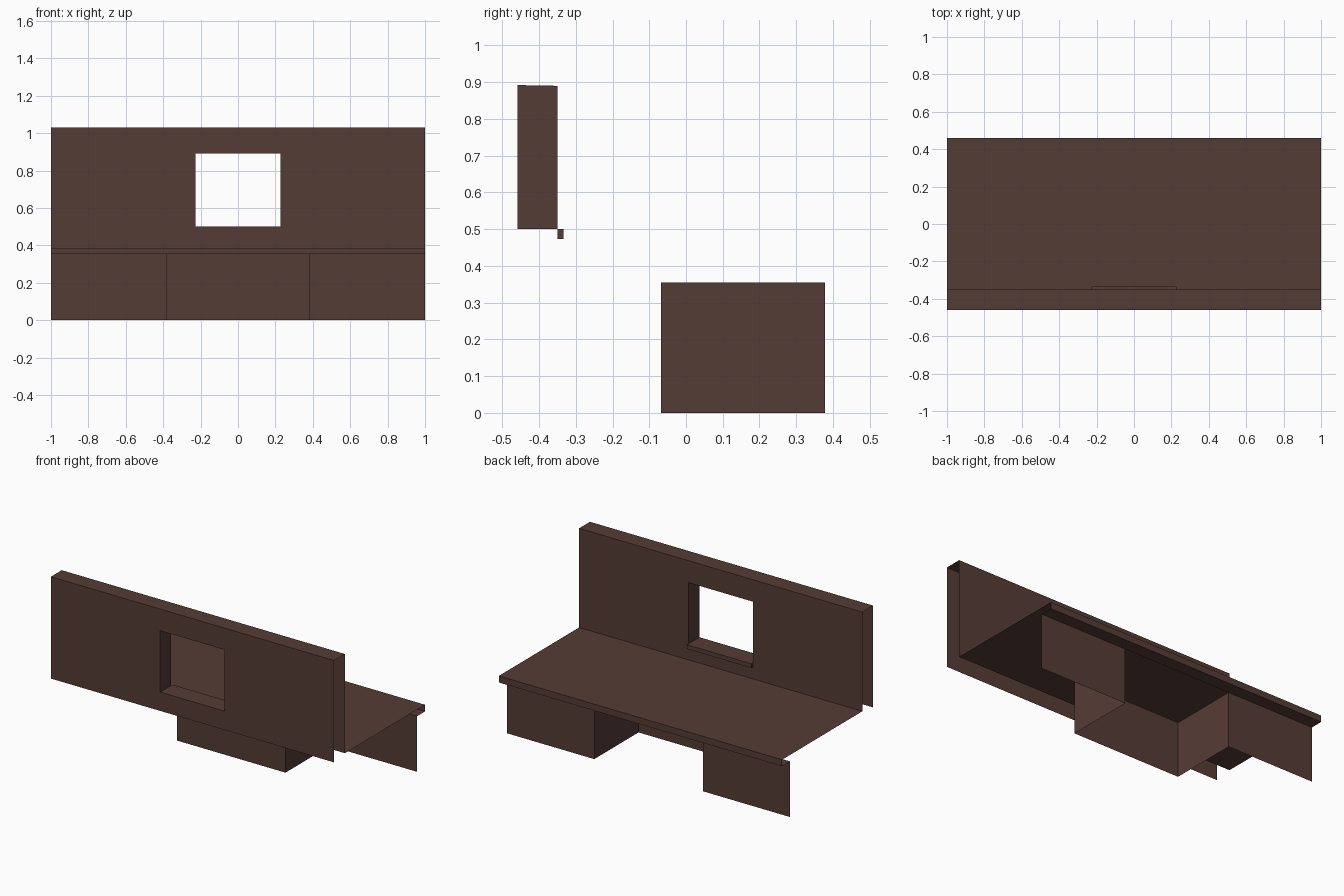
import bpy, bmesh

if "Cube" in bpy.data.objects:
    bpy.data.objects.remove(bpy.data.objects["Cube"])

wood = bpy.data.materials.new("dark_brown_wood")
wood.diffuse_color = (0.091, 0.045, 0.036, 1)
wood.use_nodes = True
wood.node_tree.nodes["Principled BSDF"].inputs["Base Color"].default_value = wood.diffuse_color


def make(name, faces):
    """Open sheet object from a list of faces, each a list of points."""
    bm = bmesh.new()
    for pts in faces:
        bm.faces.new([bm.verts.new(p) for p in pts])
    bmesh.ops.remove_doubles(bm, verts=bm.verts, dist=1e-5)
    me = bpy.data.meshes.new(name)
    bm.to_mesh(me)
    bm.free()
    me.materials.append(wood)
    ob = bpy.data.objects.new(name, me)
    bpy.context.collection.objects.link(ob)
    return ob


def strip(profile, x0, x1):
    """Sweep a (y, z) polyline along x."""
    return [[(x0, *a), (x1, *a), (x1, *b), (x0, *b)]
            for a, b in zip(profile, profile[1:])]


def rect(x0, x1, z0, z1, y):
    return [(x0, y, z0), (x1, y, z0), (x1, y, z1), (x0, y, z1)]


def ring(a, b):
    """Faces joining two four-point loops."""
    return [[a[i], a[(i + 1) % 4], b[(i + 1) % 4], b[i]] for i in range(4)]


FRONT, INNER, BACK = -0.459, -0.35, 0.459
TABLE_Z, LIP_Z, TOP_Z = 0.397, 0.355, 1.03
WX0, WX1, WZ0, WZ1 = -0.228, 0.226, 0.50, 0.892
KNEE_X, KNEE_Y, DRAWER_Y = 0.383, -0.068, 0.378

# Upright wall: two skins with a window opening, reveal and top cap
outer_f = rect(-1, 1, 0.38, TOP_Z, FRONT)
outer_b = rect(-1, 1, TABLE_Z, TOP_Z, INNER)
win_f = rect(WX0, WX1, WZ0, WZ1, FRONT)
win_b = rect(WX0, WX1, WZ0, WZ1 - 0.002, INNER)
make("window_wall",
     ring(outer_f, win_f) + ring(win_f, win_b) + ring(win_b, outer_b)
     + [[outer_f[3], outer_f[2], outer_b[2], outer_b[3]]])

# Window sill, with closed ends
sill = [(INNER, WZ0), (-0.334, WZ0), (-0.334, 0.473), (INNER, 0.473)]
make("window_sill",
     strip(sill[::-1], WX0, WX1)
     + [[(WX1, *p) for p in sill[::-1]], [(WX0, *p) for p in sill]])

# Counter top with rear lip and overhang underside
make("counter_top", strip([(DRAWER_Y, LIP_Z), (BACK, LIP_Z), (BACK, TABLE_Z),
                           (INNER, TABLE_Z)][::-1], -1, 1)[::-1])

# Pedestal fronts and the kneehole walls
for side, s in (("left", -1), ("right", 1)):
    lo, hi = sorted((s * KNEE_X, s))
    make(side + "_pedestal_panel", [rect(lo, hi, 0, LIP_Z, DRAWER_Y)[::-1]])
    x = s * KNEE_X
    wall = [(x, KNEE_Y, 0), (x, DRAWER_Y, 0), (x, DRAWER_Y, LIP_Z), (x, KNEE_Y, LIP_Z)]
    make(side + "_kneehole_wall", [wall if s < 0 else wall[::-1]])
make("kneehole_panel", [rect(-KNEE_X, KNEE_X, 0, LIP_Z, KNEE_Y)[::-1]])
